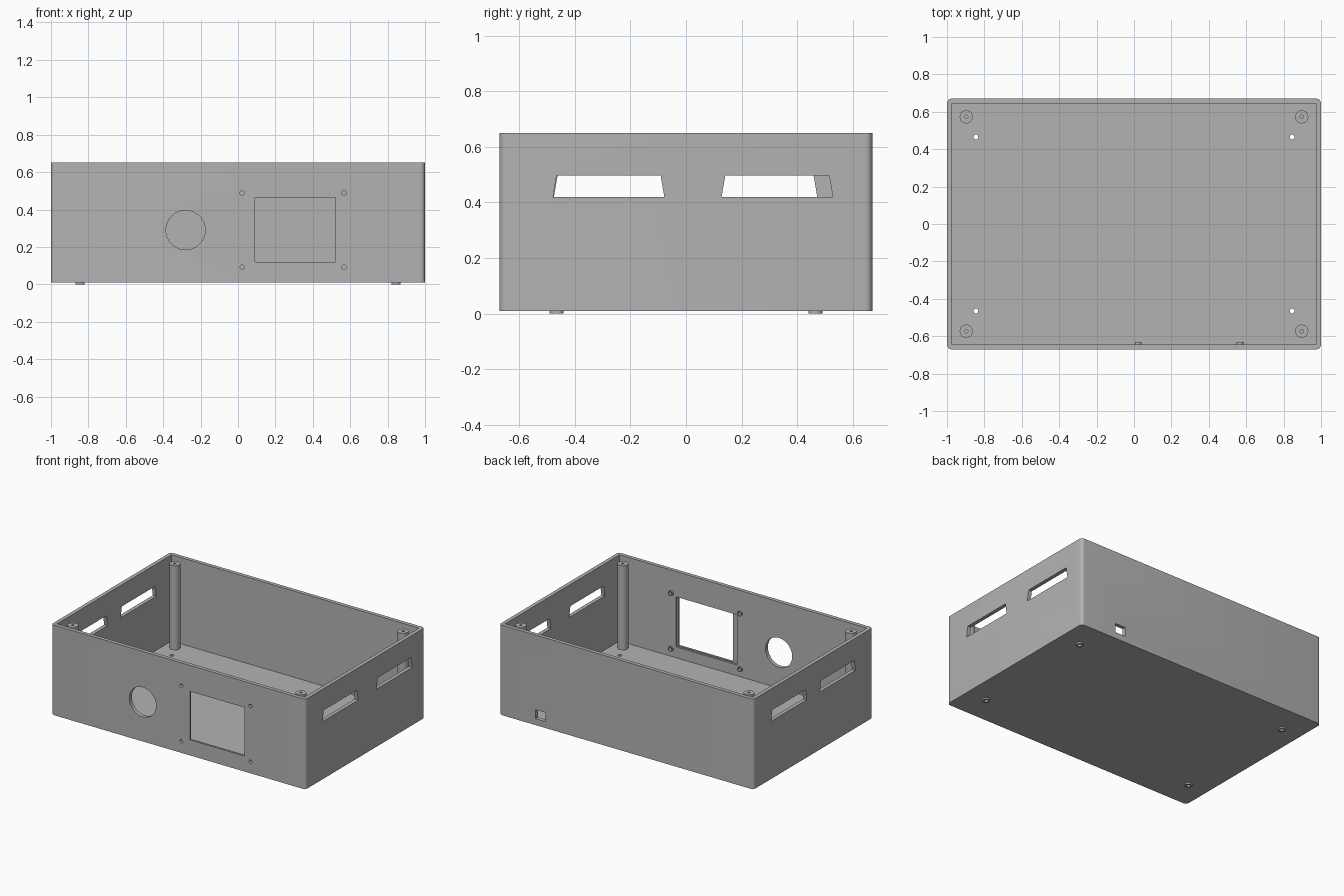
import bpy, bmesh, math
from mathutils import Matrix, Vector

cube = bpy.data.objects.get("Cube")
if cube:
    bpy.data.objects.remove(cube, do_unlink=True)

grey = bpy.data.materials.new("light grey plastic")
grey.use_nodes = True
colour = (0.45, 0.45, 0.45, 1)
grey.diffuse_color = colour
grey.node_tree.nodes["Principled BSDF"].inputs["Base Color"].default_value = colour

HX, HY = 1.0, 0.67            # outer half sizes
WALL = 0.027
BASE, FLOOR, TOP = 0.01, 0.037, 0.65


def make_object(name, bm):
    bmesh.ops.recalc_face_normals(bm, faces=bm.faces)
    mesh = bpy.data.meshes.new(name)
    bm.to_mesh(mesh)
    bm.free()
    obj = bpy.data.objects.new(name, mesh)
    bpy.context.collection.objects.link(obj)
    mesh.materials.append(grey)
    return obj


def block(name, low, high, round_corners=0):
    bm = bmesh.new()
    bmesh.ops.create_cube(bm, size=1)
    low, high = Vector(low), Vector(high)
    bmesh.ops.scale(bm, vec=high - low, verts=bm.verts)
    bmesh.ops.translate(bm, vec=(low + high) / 2, verts=bm.verts)
    if round_corners:
        upright = [e for e in bm.edges
                   if abs(e.verts[0].co.z - e.verts[1].co.z) > 0.1]
        bmesh.ops.bevel(bm, geom=upright, offset=round_corners, segments=6,
                        profile=0.5, affect='EDGES')
    return make_object(name, bm)


def prism(name, points, offset):
    """Extrude a closed outline by an offset vector."""
    bm = bmesh.new()
    face = bm.faces.new([bm.verts.new(p) for p in points])
    result = bmesh.ops.extrude_face_region(bm, geom=[face], use_keep_orig=True)
    moved = [v for v in result["geom"] if isinstance(v, bmesh.types.BMVert)]
    bmesh.ops.translate(bm, vec=offset, verts=moved)
    return make_object(name, bm)


def rod(name, centre, radius, length, along_y=False, sides=32):
    bm = bmesh.new()
    turn = Matrix.Rotation(math.pi / 2, 4, 'X') if along_y else Matrix()
    bmesh.ops.create_cone(bm, cap_ends=True, segments=sides, radius1=radius,
                          radius2=radius, depth=length,
                          matrix=Matrix.Translation(centre) @ turn)
    return make_object(name, bm)


def lathe(name, profile, place, closed, sides=32):
    """Revolve (radius, height) points about z, then place the result."""
    bm = bmesh.new()
    verts = [bm.verts.new((r, 0, h)) for r, h in profile]
    edges = [bm.edges.new(pair) for pair in zip(verts, verts[1:])]
    if closed:
        edges.append(bm.edges.new((verts[-1], verts[0])))
    bmesh.ops.spin(bm, geom=verts + edges, axis=(0, 0, 1), cent=(0, 0, 0),
                   angle=math.tau, steps=sides, use_duplicate=False)
    bmesh.ops.remove_doubles(bm, verts=bm.verts, dist=0.0001)
    bmesh.ops.transform(bm, matrix=place, verts=bm.verts)
    return make_object(name, bm)


def smooth(obj):
    bpy.ops.object.select_all(action='DESELECT')
    obj.select_set(True)
    bpy.context.view_layer.objects.active = obj
    bpy.ops.object.shade_smooth_by_angle(angle=math.radians(30))


def cut(target, cutters):
    """Subtract the cutters, bake the result and remove them."""
    for c in cutters:
        c.hide_render = True
        mod = target.modifiers.new(c.name, 'BOOLEAN')
        mod.operation, mod.solver, mod.object = 'DIFFERENCE', 'EXACT', c
    graph = bpy.context.evaluated_depsgraph_get()
    baked = bpy.data.meshes.new_from_object(target.evaluated_get(graph))
    target.modifiers.clear()
    target.data = baked
    for c in cutters:
        bpy.data.objects.remove(c, do_unlink=True)


# Open-topped case with rounded upright corners
case = block("case", (-HX, -HY, BASE), (HX, HY, TOP), round_corners=0.025)
ix, iy = HX - WALL, HY - WALL
cutters = [block("cavity", (-ix, -iy, FLOOR), (ix, iy, TOP + 0.1))]

# Front openings: round hole, display window with a rear recess, screw holes
cutters += [
    rod("round_hole", (-0.28, -HY, 0.29), 0.105, 0.2, along_y=True, sides=48),
    block("window", (0.09, -HY - 0.1, 0.12), (0.52, -HY + 0.1, 0.465)),
    block("window_recess", (0.05, -HY + 0.014, 0.114), (0.53, -HY + 0.1, 0.47)),
]
screws = [(x, z) for x in (0.023, 0.567) for z in (0.092, 0.488)]
for x, z in screws:
    cutters.append(rod("screw_hole", (x, -HY, z), 0.012, 0.2, True, 20))

# Back cable opening
cutters.append(block("cable_hole", (0.635, HY - 0.1, 0.055),
                     (0.715, HY + 0.1, 0.12)))

# Tapered connector slots in both side walls
for side, centres in ((1, (-0.278, 0.328)), (-1, (-0.275, 0.272))):
    for c in centres:
        outline = [(side * (HX - 0.1), c + dy, z) for dy, z in
                   ((-0.2, 0.42), (0.2, 0.42), (0.187, 0.496), (-0.187, 0.496))]
        cutters.append(prism("connector_slot", outline, (side * 0.2, 0, 0)))

# Floor holes above the feet
corners = [(sx, sy) for sx in (-1, 1) for sy in (-1, 1)]
for sx, sy in corners:
    cutters.append(rod("floor_hole", (sx * 0.845, sy * 0.465, 0.03),
                       0.013, 0.1, sides=20))
cut(case, cutters)
smooth(case)

# Lid posts with blind screw holes, and ring feet
post_profile = [(0.035, FLOOR), (0.035, 0.635), (0.009, 0.635),
                (0.009, 0.52), (0, 0.52)]
foot_profile = [(0.013, 0), (0.025, 0), (0.025, BASE), (0.013, BASE)]
for sx, sy in corners:
    name = ("front" if sy < 0 else "back") + ("_left" if sx > 0 else "_right")
    spot = Matrix.Translation((sx * 0.897, sy * 0.573, 0))
    smooth(lathe(name + "_post", post_profile, spot, closed=False))
    spot = Matrix.Translation((sx * 0.845, sy * 0.465, 0))
    smooth(lathe(name + "_foot", foot_profile, spot, closed=True))

# Small bosses behind the display screw holes
boss_profile = [(0.012, 0), (0.018, 0), (0.018, 0.011), (0.012, 0.011)]
for x, z in screws:
    spot = Matrix.Translation((x, -iy, z)) @ Matrix.Rotation(-math.pi / 2, 4, 'X')
    smooth(lathe("display_screw_boss", boss_profile, spot, closed=True, sides=20))
